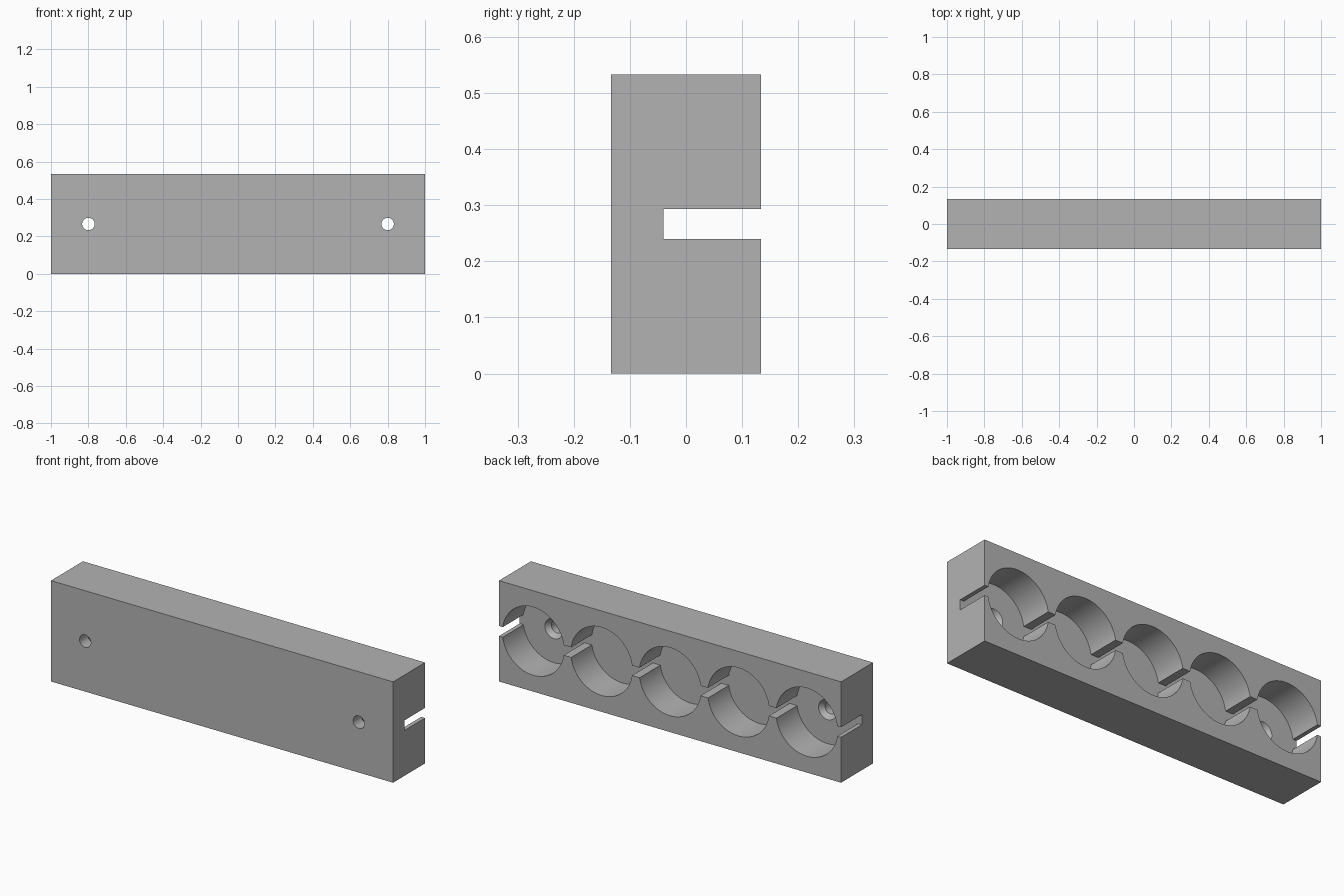
import bpy
import bmesh
import math
from mathutils import Matrix

cube = bpy.data.objects.get("Cube")
if cube:
    bpy.data.objects.remove(cube, do_unlink=True)

LENGTH, DEPTH, HEIGHT = 2.0, 0.267, 0.533
BACK, FLOOR, FRONT = DEPTH / 2, -0.04, -DEPTH / 2
MID_Z = HEIGHT / 2
PITCH = 0.4

grey = bpy.data.materials.new("plain grey")
grey.use_nodes = True
grey.diffuse_color = (0.45, 0.45, 0.45, 1)
grey.node_tree.nodes["Principled BSDF"].inputs["Base Color"].default_value = (0.45, 0.45, 0.45, 1)


def finish(name, bm):
    mesh = bpy.data.meshes.new(name)
    bm.to_mesh(mesh)
    bm.free()
    mesh.materials.append(grey)
    obj = bpy.data.objects.new(name, mesh)
    bpy.context.collection.objects.link(obj)
    return obj


def box(name, size, centre):
    bm = bmesh.new()
    bmesh.ops.create_cube(bm, size=1, matrix=Matrix.Translation(centre) @ Matrix.Diagonal((*size, 1)))
    return finish(name, bm)


def bore(name, x, y_front, y_back, r_front, r_back, sides):
    """Round cutter running along y, tapered if the radii differ."""
    bm = bmesh.new()
    place = Matrix.Translation((x, (y_front + y_back) / 2, MID_Z)) @ Matrix.Rotation(math.pi / 2, 4, "X")
    # The cone's lower end faces the back after the turn
    bmesh.ops.create_cone(bm, cap_ends=True, segments=sides, radius1=r_back, radius2=r_front,
                          depth=y_back - y_front, matrix=place)
    return finish(name, bm)


block = box("holder_block", (LENGTH, DEPTH, HEIGHT), (0, 0, MID_Z))
cutters = []

# Five round pockets open to the back
for i in range(-2, 3):
    cutters.append(bore("pocket_cutter", i * PITCH, FLOOR, BACK + 0.1, 0.18, 0.18, 96))

# Long slot joining the pockets and open at both ends
cutters.append(box("slot_cutter", (LENGTH + 0.2, BACK + 0.1 - FLOOR, 0.0533),
                   (0, (FLOOR + BACK + 0.1) / 2, MID_Z)))

# Countersunk screw holes in the outer pockets
for x in (-2 * PITCH, 2 * PITCH):
    cutters.append(bore("screw_hole_cutter", x, FRONT - 0.1, FLOOR + 0.05, 0.033, 0.033, 48))
    cutters.append(bore("countersink_cutter", x, FLOOR - 0.025, FLOOR + 0.005, 0.033, 0.057, 48))

# Cut, bake the result and drop the cutters
for cutter in cutters:
    mod = block.modifiers.new(cutter.name, "BOOLEAN")
    mod.object = cutter
    mod.operation = "DIFFERENCE"
    mod.solver = "EXACT"
bpy.context.view_layer.update()
result = bpy.data.meshes.new_from_object(block.evaluated_get(bpy.context.evaluated_depsgraph_get()))
block.modifiers.clear()
block.data = result
for cutter in cutters:
    bpy.data.objects.remove(cutter, do_unlink=True)

# Smooth curved walls, crisp edges
bpy.context.view_layer.objects.active = block
block.select_set(True)
bpy.ops.object.shade_smooth_by_angle(angle=math.radians(30))
